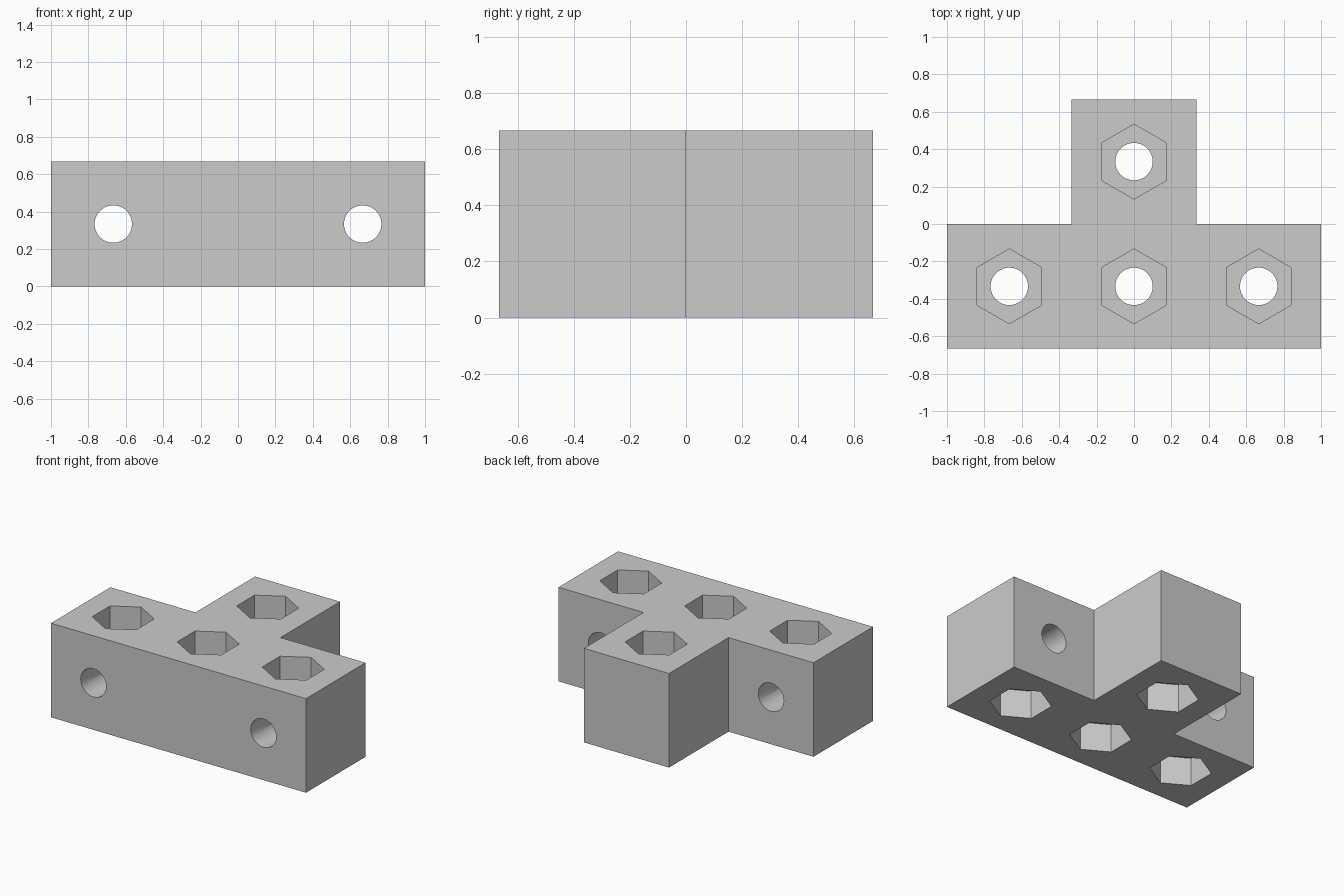
import bpy, bmesh, math

if "Cube" in bpy.data.objects:
    bpy.data.objects.remove(bpy.data.objects["Cube"])

U = 2 / 3          # one cube module
H = U / 2          # half module
R = 0.1            # bolt hole radius
HEX_R = 0.2        # nut pocket corner radius
DEPTH = 0.2        # nut pocket depth

# T-shaped body: extruded profile
profile = [(-1, -U), (1, -U), (1, 0), (H, 0), (H, U), (-H, U), (-H, 0), (-1, 0)]
bm = bmesh.new()
face = bm.faces.new([bm.verts.new((x, y, 0)) for x, y in profile])
ext = bmesh.ops.extrude_face_region(bm, geom=[face])
bmesh.ops.translate(bm, vec=(0, 0, U),
                    verts=[v for v in ext["geom"] if isinstance(v, bmesh.types.BMVert)])
bmesh.ops.recalc_face_normals(bm, faces=bm.faces)
mesh = bpy.data.meshes.new("t_block")
bm.to_mesh(mesh)
bm.free()
block = bpy.data.objects.new("t_block", mesh)
bpy.context.collection.objects.link(block)


def cut(sides, radius, depth, loc, rot=(0, 0, 0)):
    """Subtract a prism or cylinder from the block."""
    bpy.ops.mesh.primitive_cylinder_add(vertices=sides, radius=radius, depth=depth,
                                        location=loc, rotation=rot)
    cutter = bpy.context.object
    cutter.hide_render = True
    mod = block.modifiers.new("cut", "BOOLEAN")
    mod.operation = "DIFFERENCE"
    mod.solver = "EXACT"
    mod.object = cutter
    bpy.context.view_layer.objects.active = block
    bpy.ops.object.modifier_apply(modifier=mod.name)
    bpy.data.objects.remove(cutter)


# Vertical bolt holes with a nut pocket at both ends
for x, y in [(-U, -H), (0, -H), (U, -H), (0, H)]:
    for z in (0, U):
        cut(6, HEX_R, DEPTH * 2, (x, y, z))
    cut(48, R, 1, (x, y, H))

# Horizontal bolt holes through the arms
for x in (-U, U):
    cut(48, R, 1, (x, -H, H), (math.pi / 2, 0, 0))

# Smooth hole walls, sharp edges elsewhere
bpy.ops.object.select_all(action="DESELECT")
block.select_set(True)
bpy.context.view_layer.objects.active = block
bpy.ops.object.shade_smooth_by_angle(angle=math.radians(30))
